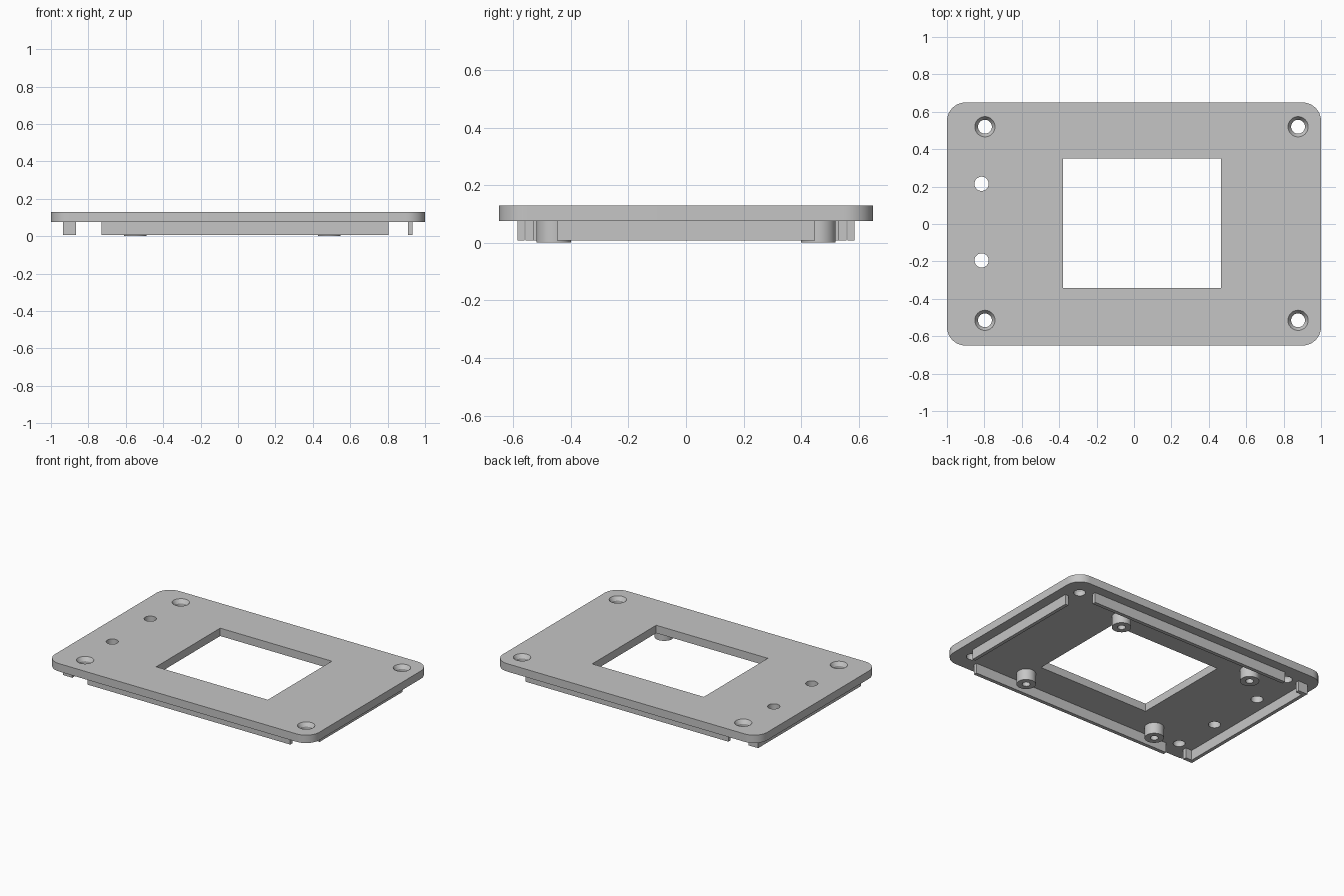
import bpy
import bmesh
import math
from mathutils import Vector

cube = bpy.data.objects.get("Cube")
if cube:
    bpy.data.objects.remove(cube, do_unlink=True)

TOP, UNDER, RIB_FOOT = 0.13, 0.076, 0.007
EMBED = UNDER + 0.004      # ribs and posts sink slightly into the plate

grey = bpy.data.materials.new("plain grey")
grey.use_nodes = True
colour = (0.56, 0.56, 0.56, 1)
grey.diffuse_color = colour
grey.node_tree.nodes["Principled BSDF"].inputs["Base Color"].default_value = colour


def finish(name, bm):
    bmesh.ops.recalc_face_normals(bm, faces=bm.faces[:])
    mesh = bpy.data.meshes.new(name)
    bm.to_mesh(mesh)
    bm.free()
    mesh.materials.append(grey)
    obj = bpy.data.objects.new(name, mesh)
    bpy.context.collection.objects.link(obj)
    return obj


def box(name, x0, x1, y0, y1, z0, z1, corner=0):
    bm = bmesh.new()
    bmesh.ops.create_cube(bm, size=1)
    for v in bm.verts:
        v.co = Vector((x1 if v.co.x > 0 else x0,
                       y1 if v.co.y > 0 else y0,
                       z1 if v.co.z > 0 else z0))
    if corner:
        upright = [e for e in bm.edges
                   if abs(e.verts[0].co.z - e.verts[1].co.z) > 0.01]
        bmesh.ops.bevel(bm, geom=upright, offset=corner, segments=12,
                        profile=0.5, affect='EDGES')
    return finish(name, bm)


def extrude(name, outline, z0, z1):
    bm = bmesh.new()
    face = bm.faces.new([bm.verts.new((x, y, z0)) for x, y in outline])
    moved = bmesh.ops.extrude_face_region(bm, geom=[face])["geom"]
    bmesh.ops.translate(bm, vec=(0, 0, z1 - z0),
                        verts=[g for g in moved if isinstance(g, bmesh.types.BMVert)])
    return finish(name, bm)


def lathe(name, profile, x, y, closed=False):
    bm = bmesh.new()
    verts = [bm.verts.new((r, 0, z)) for r, z in profile]
    edges = [bm.edges.new(pair) for pair in zip(verts, verts[1:])]
    if closed:
        edges.append(bm.edges.new((verts[-1], verts[0])))
    bmesh.ops.spin(bm, geom=verts + edges, cent=(0, 0, 0), axis=(0, 0, 1),
                   angle=math.tau, steps=48, use_duplicate=False)
    bmesh.ops.remove_doubles(bm, verts=bm.verts[:], dist=0.0001)
    bmesh.ops.translate(bm, verts=bm.verts[:], vec=(x, y, 0))
    return finish(name, bm)


def select_only(obj):
    bpy.ops.object.select_all(action='DESELECT')
    obj.select_set(True)
    bpy.context.view_layer.objects.active = obj


def cut(target, cutter):
    cutter.hide_render = True
    mod = target.modifiers.new("cut", 'BOOLEAN')
    mod.operation = 'DIFFERENCE'
    mod.solver = 'EXACT'
    mod.object = cutter
    select_only(target)
    bpy.ops.object.modifier_apply(modifier=mod.name)
    bpy.data.objects.remove(cutter, do_unlink=True)


# Rounded cover plate with its display opening
plate = box("cover_plate", -1, 1, -0.65, 0.65, UNDER, TOP, corner=0.1)
cut(plate, box("opening_cutter", -0.38, 0.465, -0.342, 0.35, 0, 0.2))

# Countersunk screw holes near the corners
sink = [(0, 0), (0.037, 0), (0.037, TOP - 0.025), (0.054, TOP),
        (0.054, 0.2), (0, 0.2)]
for x in (-0.797, 0.877):
    for y in (-0.515, 0.52):
        cut(plate, lathe("screw_hole_cutter", sink, x, y))

# Two plain holes on one side
for y in (-0.195, 0.215):
    cut(plate, lathe("plain_hole_cutter",
                     [(0, 0), (0.038, 0), (0.038, 0.2), (0, 0.2)], -0.815, y))
smooth_parts = [plate]

# Hollow standoffs under the plate
tube = [(0.06, EMBED), (0.06, 0), (0.025, 0), (0.025, EMBED)]
for side, x in (("right", -0.55), ("left", 0.487)):
    for end, y in (("front", -0.46), ("back", 0.46)):
        smooth_parts.append(lathe(f"{end}_{side}_standoff", tube, x, y, closed=True))

# Long ribs along front and back
for end, sign in (("front", -1), ("back", 1)):
    y0, y1 = sorted((sign * 0.56, sign * 0.585))
    box(f"{end}_rib", -0.73, 0.805, y0, y1, RIB_FOOT, EMBED)

# Straight rib on the left, rib with returned ends on the right
box("left_rib", 0.908, 0.932, -0.448, 0.448, RIB_FOOT, EMBED)
half = [(-0.912, 0.53), (-0.865, 0.53), (-0.865, 0.557), (-0.936, 0.557)]
outline = half + [(x, -y) for x, y in reversed(half)]
extrude("right_rib", outline, RIB_FOOT, EMBED)

for part in smooth_parts:
    select_only(part)
    bpy.ops.object.shade_smooth_by_angle(angle=math.radians(30))
bpy.ops.object.select_all(action='DESELECT')
